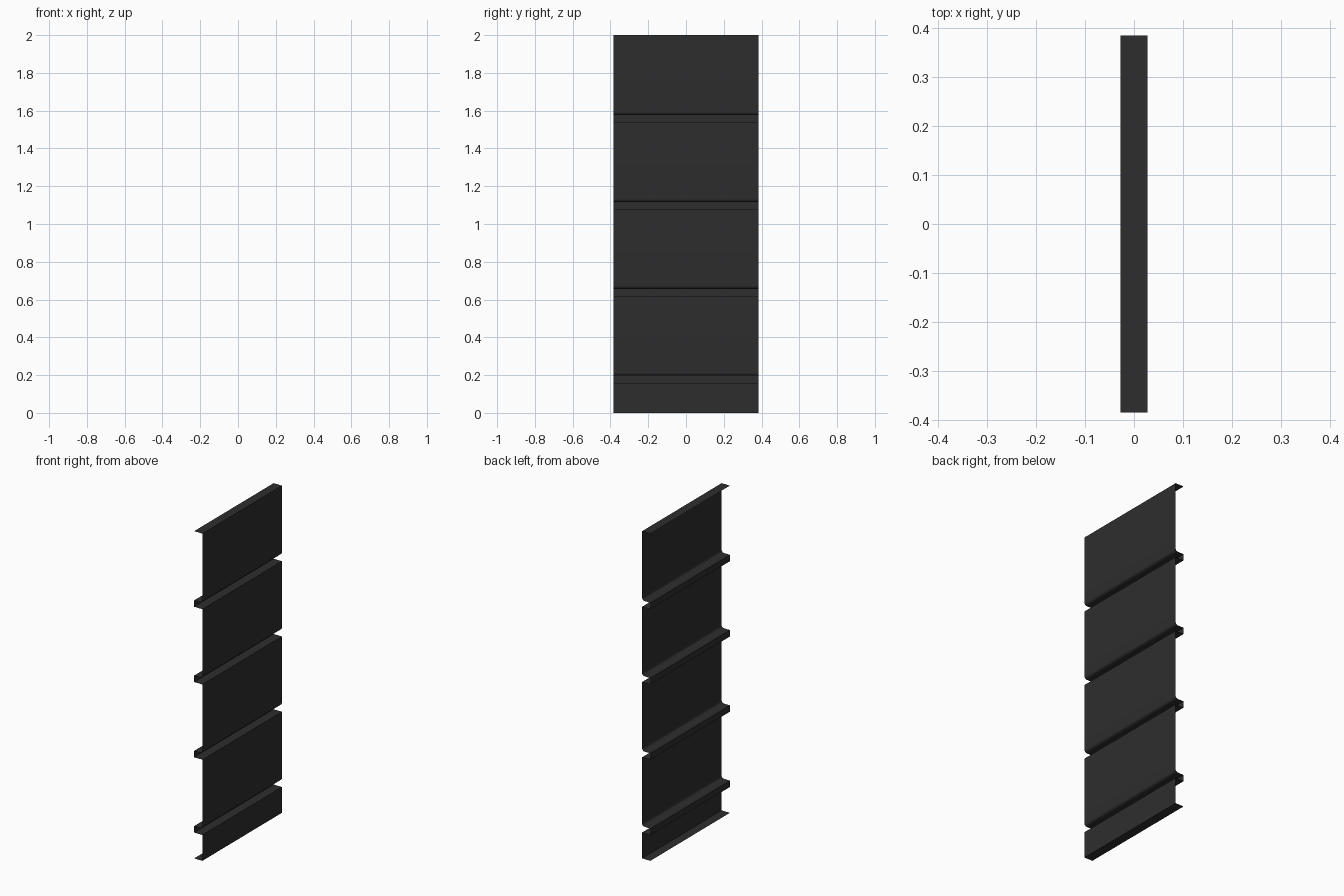
import bpy, bmesh, math

if "Cube" in bpy.data.objects:
    bpy.data.objects.remove(bpy.data.objects["Cube"])

HALF_X, HALF_Y, TOP = 0.028, 0.384, 2.0

mat = bpy.data.materials.new("dark_grey")
mat.diffuse_color = (0.027, 0.027, 0.027, 1)
mat.use_nodes = True
mat.node_tree.nodes["Principled BSDF"].inputs["Base Color"].default_value = mat.diffuse_color

# Profile (x, z) of the folded sheet, from the bottom return flange upward
profile = [(-HALF_X, 0.0), (HALF_X, 0.0)]
R = 0.016
for i in range(4):
    lo = 0.158 + 0.46 * i
    hi = lo + 0.039
    # square lower step into the groove and groove floor
    profile += [(HALF_X, lo), (-HALF_X, lo), (-HALF_X, hi)]
    # rounded upper step back to the face
    for k in range(6):
        a = math.radians(-90 + 18 * k)
        profile.append((HALF_X - R + R * math.cos(a), hi + R + R * math.sin(a)))
profile += [(HALF_X, TOP), (-HALF_X, TOP)]

# Extrude the open profile along y as one thin sheet
bm = bmesh.new()
rows = [[bm.verts.new((x, y, z)) for x, z in profile] for y in (-HALF_Y, HALF_Y)]
for i in range(len(profile) - 1):
    bm.faces.new((rows[0][i], rows[1][i], rows[1][i + 1], rows[0][i + 1]))
bm.normal_update()
# Face normals point outward, toward +x on the main panels
if max(bm.faces, key=lambda f: f.calc_area()).normal.x < 0:
    bmesh.ops.reverse_faces(bm, faces=bm.faces[:])
mesh = bpy.data.meshes.new("grooved_panel")
bm.to_mesh(mesh)
bm.free()
mesh.materials.append(mat)
panel = bpy.data.objects.new("grooved_panel", mesh)
bpy.context.collection.objects.link(panel)

# Smooth the rounded folds, keep the square ones sharp
bpy.context.view_layer.objects.active = panel
panel.select_set(True)
bpy.ops.object.shade_smooth_by_angle(angle=math.radians(30))
